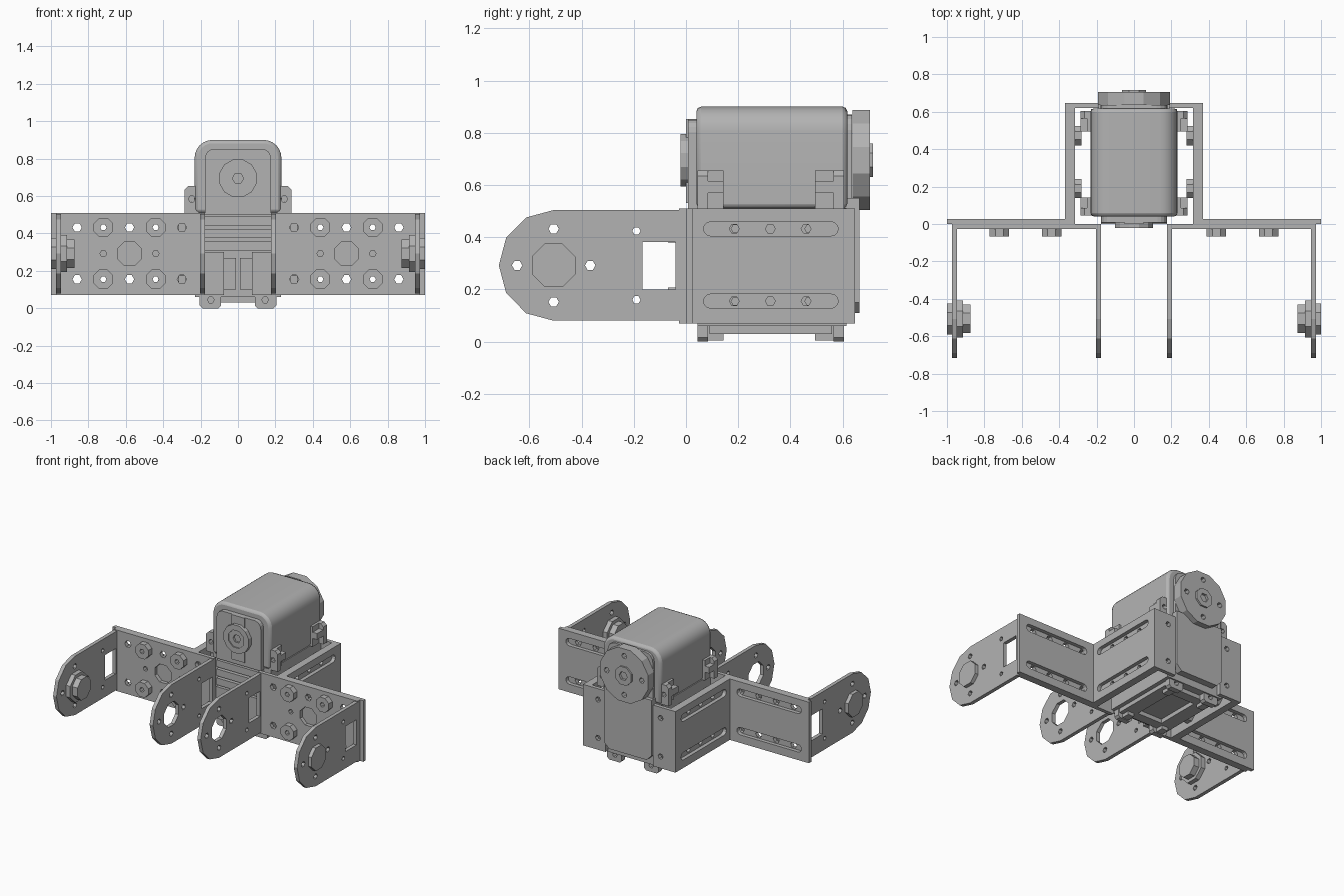
import bpy, bmesh, math

if "Cube" in bpy.data.objects:
    bpy.data.objects.remove(bpy.data.objects["Cube"])

GREY = (0.45, 0.45, 0.45, 1)
metal = bpy.data.materials.new("light grey")
metal.use_nodes = True
metal.diffuse_color = GREY
metal.node_tree.nodes["Principled BSDF"].inputs["Base Color"].default_value = GREY


def ring(u, v, r, n=6):
    """Regular polygon with flat top."""
    return [(u + r * math.sin(math.tau * (i + 0.5) / n),
             v + r * math.cos(math.tau * (i + 0.5) / n)) for i in range(n)]


def rect(u0, u1, v0, v1, top=0, bottom=0, steps=4):
    """Rectangle whose top and bottom corners may be rounded."""
    pts = []
    for k, (u, v, r, su, sv) in enumerate([(u1, v1, top, -1, -1), (u0, v1, top, 1, -1),
                                           (u0, v0, bottom, 1, 1), (u1, v0, bottom, -1, 1)]):
        if not r:
            pts.append((u, v))
            continue
        for i in range(steps + 1):
            a = math.pi / 2 * (k + i / steps)
            pts.append((u + su * r + r * math.cos(a), v + sv * r + r * math.sin(a)))
    return pts


def plate(name, axis, a, b, loops, side=1, bevel=0):
    """Extrude an outline with holes from a to b along an axis; side -1 mirrors it in x."""
    curve = bpy.data.curves.new(name, "CURVE")
    curve.dimensions = "2D"
    curve.fill_mode = "BOTH"
    curve.extrude = abs(b - a) / 2
    for loop in loops:
        spline = curve.splines.new("POLY")
        spline.points.add(len(loop) - 1)
        for p, (u, v) in zip(spline.points, loop):
            p.co = (u, v, 0, 1)
        spline.use_cyclic_u = True
    temp = bpy.data.objects.new(name, curve)
    bpy.context.scene.collection.objects.link(temp)
    graph = bpy.context.evaluated_depsgraph_get()
    mesh = bpy.data.meshes.new_from_object(temp.evaluated_get(graph))
    bpy.data.objects.remove(temp)
    mid = (a + b) / 2
    bm = bmesh.new()
    bm.from_mesh(mesh)
    for vert in bm.verts:
        u, v, w = vert.co
        w += mid
        x, y, z = {"X": (w, u, v), "Y": (u, w, v), "Z": (u, v, w)}[axis]
        vert.co = (side * x, y, z)
    bmesh.ops.remove_doubles(bm, verts=bm.verts, dist=0.0002)
    bmesh.ops.dissolve_limit(bm, angle_limit=0.01, verts=bm.verts, edges=bm.edges)
    bmesh.ops.recalc_face_normals(bm, faces=bm.faces)
    bm.to_mesh(mesh)
    bm.free()
    for poly in mesh.polygons:
        poly.use_smooth = False
    mesh.materials.clear()
    mesh.materials.append(metal)
    mesh.name = name
    obj = bpy.data.objects.new(name, mesh)
    bpy.context.scene.collection.objects.link(obj)
    if bevel:
        mod = obj.modifiers.new("soft edges", "BEVEL")
        mod.width, mod.segments, mod.limit_method = bevel, 2, "ANGLE"
        mod.angle_limit = math.radians(50)
    return obj


T = 0.027                 # sheet thickness
LOW, HIGH = 0.07, 0.51    # sheet height range
MID = 0.292               # height of the arm pivots
ROWS = (0.155, 0.432)     # heights of the bolt rows
PIVOT = -0.507            # arm pivot in y

# Arm outline: straight root and half-round end
arm_outline = [(0, 0.08), (0, 0.504)]
arm_outline += [(PIVOT - 0.21 * math.sin(math.pi * i / 6),
                 MID + 0.212 * math.cos(math.pi * i / 6)) for i in range(7)]
arm_holes = [ring(PIVOT, MID, 0.09, 8), rect(-0.166, -0.04, 0.2, 0.382)]
arm_holes += [ring(PIVOT + du, MID + dv, 0.02)
              for du, dv in ((0.14, 0), (-0.14, 0), (0, 0.14), (0, -0.14))]
arm_holes += [ring(-0.19, z, 0.016) for z in (0.16, 0.424)]

for s, tag in ((1, "left"), (-1, "right")):
    # Front U bracket: web, two arms and nuts
    columns = (0.3, 0.44, 0.58, 0.72, 0.86)
    web = [rect(0.177, 0.973, LOW, HIGH), ring(0.58, MID, 0.07, 8)]
    web += [ring(x, z, 0.025) for x in columns for z in ROWS]
    web += [ring(x, MID, 0.018) for x in (0.44, 0.72)]
    plate(tag + "_bracket_web", "Y", -T, 0, web, s)
    for x, part in ((0.177, "inner"), (0.947, "outer")):
        plate(f"{tag}_{part}_arm", "X", x, x + T, [arm_outline] + arm_holes, s)
    for x in (0.44, 0.72):
        for z in ROWS:
            plate(tag + "_web_nut", "Y", -0.068, -T,
                  [ring(x, z, 0.056, 8), ring(x, z, 0.017)], s)

    # Pivot bushing on the outer arm
    for name, x0, x1, r in (("cap", 0.945, 1.0, 0.09), ("flange", 0.915, 0.947, 0.107),
                            ("nose", 0.873, 0.915, 0.082)):
        plate(f"{tag}_bushing_{name}", "X", x0, x1, [ring(PIVOT, MID, r, 8)], s)

    # Slotted wing behind the web
    slots = [rect(0.425, 0.94, z - T, z + T, T, T, 3) for z in ROWS]
    plate(tag + "_wing", "Y", 0, T, [rect(0.34, 1.0, LOW, HIGH)] + slots, s)

    # Slotted side wall with drilled liner and nuts
    slots = [rect(0.067, 0.583, z - T, z + T, T, T, 3) for z in ROWS]
    plate(tag + "_side_wall", "X", 0.342, 0.369, [rect(T, 0.647, LOW, HIGH)] + slots, s)
    liner = [rect(0, 0.647, LOW, HIGH)]
    liner += [ring(y, z, 0.019) for y in (0.185, 0.323, 0.46) for z in ROWS]
    plate(tag + "_wall_liner", "X", 0.315, 0.342, liner, s)
    for y in (0.19, 0.472):
        for z in ROWS:
            plate(tag + "_wall_nut", "X", 0.28, 0.315,
                  [ring(y, z, 0.056, 8), ring(y, z, 0.017)], s)
    flange = [rect(0.19, 0.369, LOW, HIGH)] + [ring(0.25, z, 0.02) for z in ROWS]
    plate(tag + "_rear_flange", "Y", 0.62, 0.647, flange, s)

    # Mounting ears beside and under the motor, front and rear
    for y0, y1, rib0, rib1 in ((0.045, 0.085, 0.085, 0.143), (0.565, 0.605, 0.495, 0.565)):
        plate(tag + "_ear", "Y", y0, y1,
              [rect(0.21, 0.285, 0.51, 0.655, 0.02, 0, 1), ring(0.247, 0.585, 0.018)], s)
        plate(tag + "_ear_rib", "Y", rib0, rib1, [rect(0.21, 0.285, 0.57, 0.615)], s)
        plate(tag + "_ear_base", "Y", rib0, rib1, [rect(0.21, 0.25, 0.51, 0.655)], s)
        plate(tag + "_foot", "Y", y0, y1,
              [rect(0.09, 0.205, 0, 0.09, 0, 0.015, 1), ring(0.145, 0.045, 0.018)], s)
        plate(tag + "_foot_rib", "Y", rib0, rib1, [rect(0.12, 0.17, 0.005, 0.07)], s)

    # Lower front guide blocks
    plate(tag + "_guide_block", "Y", 0.0, 0.05, [rect(0.075, 0.176, 0.07, 0.3)], s)
    plate(tag + "_guide_rail", "Y", 0.02, 0.05, [rect(0.01, 0.075, 0.1, 0.27)], s)

# Motor housing
body = plate("motor_upper_body", "Y", 0.04, 0.618,
             [rect(-0.232, 0.232, 0.51, 0.9, 0.095, 0, 6)], bevel=0.018)
body.data.shade_smooth()
body.data.set_sharp_from_angle(angle=math.radians(35))
plate("motor_lower_body", "Y", 0.045, 0.615, [rect(-0.23, 0.23, 0.06, 0.512)])
plate("motor_bottom_tray", "Z", 0.03, 0.06,
      [rect(-0.2, 0.2, 0.09, 0.56), rect(-0.1, 0.1, 0.16, 0.49)])
plate("motor_front_face", "Y", 0.008, 0.045, [rect(-0.176, 0.176, 0.5, 0.852, 0.05)])
plate("motor_front_strip", "Y", 0.0, 0.01, [rect(-0.052, 0.052, 0.53, 0.852)])
plate("motor_rear_face", "Y", 0.6, 0.636, [rect(-0.18, 0.18, 0.5, 0.87, 0.06)])
plate("motor_rear_cover", "Y", 0.6, 0.664, [rect(-0.19, 0.19, 0.11, 0.55, 0, 0.04, 1)])

# Front cooling slats
for z in (0.31, 0.375, 0.44):
    plate("front_slat", "Y", 0.005, 0.05, [rect(-0.176, 0.176, z, z + 0.05)])

# Front idler: octagonal rings around a hub
SHAFT = 0.695
plate("idler_disc", "Y", -0.022, 0.01, [ring(0, SHAFT, 0.104, 12), ring(0, SHAFT, 0.066, 8)])
plate("idler_inset", "Y", -0.014, 0.01, [ring(0, SHAFT, 0.066, 8), ring(0, SHAFT, 0.03)])

# Rear output horn with bolt circle and hub
horn = [ring(0, SHAFT, 0.198, 12), ring(0, SHAFT, 0.06, 8)]
horn += [ring(0.14 * math.cos(a), SHAFT + 0.14 * math.sin(a), 0.02)
         for a in (0, math.pi / 2, math.pi, -math.pi / 2)]
plate("output_horn", "Y", 0.637, 0.705, horn)
plate("horn_hub", "Y", 0.637, 0.717, [ring(0, SHAFT, 0.07, 8), ring(0, SHAFT, 0.032)])
plate("horn_screw", "Y", 0.637, 0.7, [ring(0, SHAFT, 0.032)])
